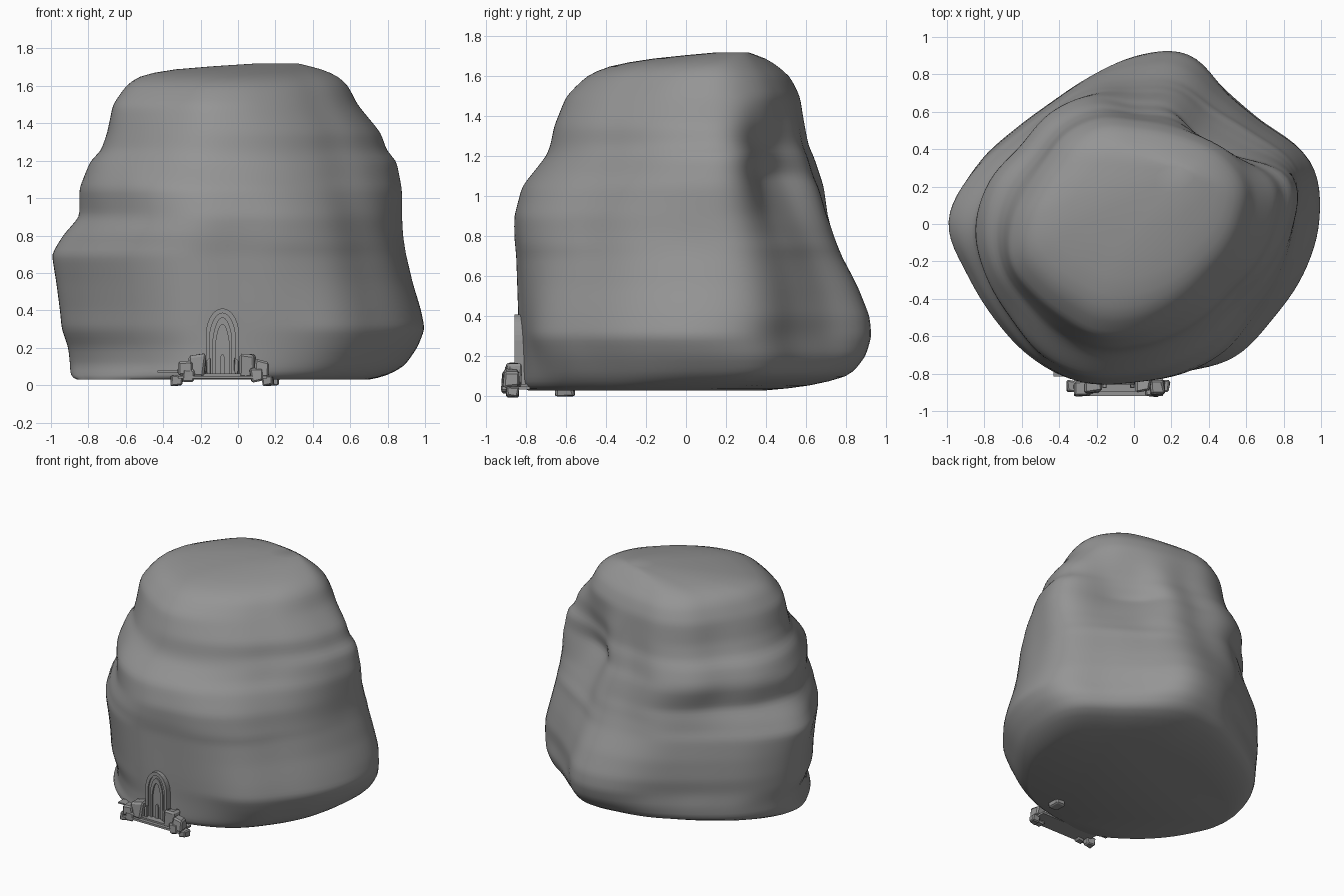
import bpy, bmesh, math, random
from mathutils import Vector

random.seed(4)
if "Cube" in bpy.data.objects:
    bpy.data.objects.remove(bpy.data.objects["Cube"], do_unlink=True)


def material(name, value):
    m = bpy.data.materials.new(name)
    m.use_nodes = True
    colour = (value, value, value, 1)
    m.diffuse_color = colour
    m.node_tree.nodes["Principled BSDF"].inputs["Base Color"].default_value = colour
    return m


STONE = material("grey stone", 0.3)


def finish(bm, name, angle=None):
    bmesh.ops.recalc_face_normals(bm, faces=bm.faces[:])
    mesh = bpy.data.meshes.new(name)
    bm.to_mesh(mesh)
    bm.free()
    mesh.materials.append(STONE)
    ob = bpy.data.objects.new(name, mesh)
    bpy.context.collection.objects.link(ob)
    if angle:
        bpy.ops.object.select_all(action='DESELECT')
        ob.select_set(True)
        bpy.context.view_layer.objects.active = ob
        bpy.ops.object.shade_smooth_by_angle(angle=math.radians(angle))
    return ob


# Boulder outlines: height, then radius in twenty directions from +x
PLANS = [
    (.05, (.8, .82, .71, .68, .67, .63, .64, .66, .72, .82,
           .9, .87, .86, .87, .89, .83, .81, .8, .78, .79)),
    (.3, (1, 1, .865, .845, .94, .88, .79, .76, .8, .89,
          .95, .91, .885, .89, .9, .845, .86, .92, .92, .96)),
    (.75, (.89, .94, .82, .76, .79, .76, .77, .75, .78, .88,
           .98, .92, .9, .91, .91, .86, .865, .86, .83, .86)),
    (1.1, (.87, .92, .67, .61, .69, .68, .75, .77, .75, .81,
           .83, .82, .8, .82, .81, .77, .74, .72, .72, .79)),
    (1.5, (.62, .67, .65, .6, .57, .57, .61, .62, .6, .62,
           .67, .7, .66, .63, .63, .59, .55, .53, .53, .57)),
]
# Boulder extents: height, left, right, front, back
EXTENTS = [
    (.03, -.86, .7, -.79, .4), (.05, -.9, .8, -.83, .62), (.1, -.9, .89, -.83, .82),
    (.2, -.91, .96, -.83, .9), (.3, -.945, 1, -.835, .93), (.4, -.955, .98, -.84, .92),
    (.55, -.975, .935, -.845, .86), (.7, -1, .9, -.85, .78), (.8, -.94, .885, -.86, .74),
    (.9, -.85, .88, -.86, .71), (1.05, -.85, .88, -.82, .69), (1.2, -.79, .85, -.7, .64),
    (1.25, -.735, .8, -.68, .615), (1.35, -.7, .765, -.66, .595), (1.5, -.67, .64, -.6, .57),
    (1.6, -.6, .59, -.5, .52), (1.65, -.54, .54, -.4, .46), (1.69, -.38, .45, -.18, .4),
    (1.72, .1, .32, .16, .31),
]


def blend(rows, z):
    """Row of values at height z."""
    if z <= rows[0][0]:
        return rows[0][1]
    for (a, p), (b, q) in zip(rows, rows[1:]):
        if z <= b:
            t = (z - a) / (b - a)
            return [u + (v - u) * t for u, v in zip(p, q)]
    return rows[-1][1]


def radius(plan, turn):
    """Smooth closed curve through the plan radii."""
    n = len(plan)
    i, t = int(turn * n), (turn * n) % 1
    a, b, c, d = (plan[(i + k) % n] for k in (-1, 0, 1, 2))
    return b + .5 * t * (c - a + t * (2 * a - 5 * b + 4 * c - d + t * (3 * (b - c) + d - a)))


def boulder():
    bm = bmesh.new()
    cols, rings = 120, []
    extents = [(r[0], r[1:]) for r in EXTENTS]
    heights = []
    for (a, _), (b, _) in zip(extents, extents[1:]):
        steps = max(2, round((b - a) / .025))
        heights += [a + (b - a) * k / steps for k in range(steps)]
    for z in heights + [extents[-1][0]]:
        plan = blend(PLANS, z)
        pts = []
        for k in range(cols):
            a = math.tau * k / cols
            pts.append(Vector((math.cos(a), math.sin(a), 0)) * radius(plan, k / cols))
        x0, x1, y0, y1 = blend(extents, z)
        xs, ys = [p.x for p in pts], [p.y for p in pts]

        def fit(v, vals, lo, hi):
            return lo + (v - min(vals)) / (max(vals) - min(vals)) * (hi - lo)
        rings.append([bm.verts.new((fit(p.x, xs, x0, x1), fit(p.y, ys, y0, y1), z))
                      for p in pts])
    for r, s in zip(rings, rings[1:]):
        for k in range(cols):
            j = (k + 1) % cols
            bm.faces.new((r[k], r[j], s[j], s[k]))
    bm.faces.new(rings[0])
    bm.faces.new(rings[-1])
    # soften the joins between levels
    body = [v for ring in rings[2:-1] for v in ring]
    for _ in range(3):
        bmesh.ops.smooth_vert(bm, verts=body, factor=.5,
                              use_axis_x=True, use_axis_y=True, use_axis_z=True)
    finish(bm, "boulder", 60)


def box(name, x0, x1, y0, y1, z0, z1):
    bm = bmesh.new()
    bmesh.ops.create_cube(bm, size=1)
    for v in bm.verts:
        v.co = Vector((x0 + (v.co.x + .5) * (x1 - x0), y0 + (v.co.y + .5) * (y1 - y0),
                       z0 + (v.co.z + .5) * (z1 - z0)))
    finish(bm, name)


DOOR_X, SILL = -.083, .06


def arch_line(half, spring, top, point):
    """Arch outline from left foot to right foot; point sharpens the crown."""
    side = [(half, SILL)]
    for k in range(9):
        t = k / 8
        x = (1 - point) * math.cos(t * math.pi / 2) + point * (1 - t)
        side.append((half * x, spring + (top - spring) * math.sin(t * math.pi / 2)))
    return [(-x, z) for x, z in side] + [(x, z) for x, z in side[-2::-1]]


def arch(name, outer, inner, y0, y1):
    """Arch band, or a solid panel when inner is missing."""
    bm = bmesh.new()
    o = arch_line(*outer)
    loops = [o] + ([arch_line(*inner)] if inner else [])
    rows = [[bm.verts.new((DOOR_X + x, y0, z)) for x, z in pts] for pts in loops]
    if inner:
        for k in range(len(o) - 1):
            bm.faces.new((rows[0][k], rows[0][k + 1], rows[1][k + 1], rows[1][k]))
    else:
        bm.faces.new(rows[0])
    ext = bmesh.ops.extrude_face_region(bm, geom=bm.faces[:])
    for v in ext["geom"]:
        if isinstance(v, bmesh.types.BMVert):
            v.co.y = y1
    finish(bm, name)


def chunk(name, centre, size):
    """Angular rock cut from a jittered cube with bevelled corners."""
    bm = bmesh.new()
    bmesh.ops.create_cube(bm, size=1)
    for v in bm.verts:
        v.co += Vector([random.uniform(-.14, .14) for _ in range(3)])
    bmesh.ops.bevel(bm, geom=bm.edges[:], offset=.13, segments=1, affect='EDGES')
    for v in bm.verts:
        v.co = Vector(centre) + Vector([c * s for c, s in zip(v.co, size)])
    finish(bm, name)


boulder()

# Doorway: nested pointed arches and a small door
RIMS = [(.088, .28, .41, .1), (.068, .27, .385, .3), (.052, .25, .362, .4), (.036, .22, .325, .5)]
BACK = -.8
arch("outer_arch", RIMS[0], RIMS[1], -.858, BACK)
arch("middle_arch", RIMS[1], RIMS[2], -.846, BACK)
arch("inner_arch", RIMS[2], RIMS[3], -.855, BACK)
arch("door_panel", RIMS[3], None, -.842, BACK)
arch("small_door", (.014, .13, .165, .2), None, -.852, BACK)

# Threshold and steps
box("landing", -.32, .155, -.92, -.78, .035, .05)
box("upper_step", -.21, .045, -.895, -.78, .05, .062)
box("side_ledge", -.43, -.2, -.815, -.75, .068, .078)

# Rocks and little posts on both sides of the door
for side, label in ((-1, "right"), (1, "left")):
    def at(d, y, z):
        return (DOOR_X + side * d, y, z)
    chunk(label + "_inner_rock", at(.135, -.86, .105), (.08, .075, .11))
    chunk(label + "_outer_rock", at(.205, -.88, .09), (.075, .075, .085))
    chunk(label + "_front_rock", at(.18, -.895, .055), (.06, .055, .07))
    chunk(label + "_low_rock", at(.245, -.87, .025), (.06, .06, .05))
    chunk(label + "_post", at(.074, -.866, .1), (.02, .02, .08))
chunk("under_stone", (.18, -.61, .02), (.07, .09, .04))
